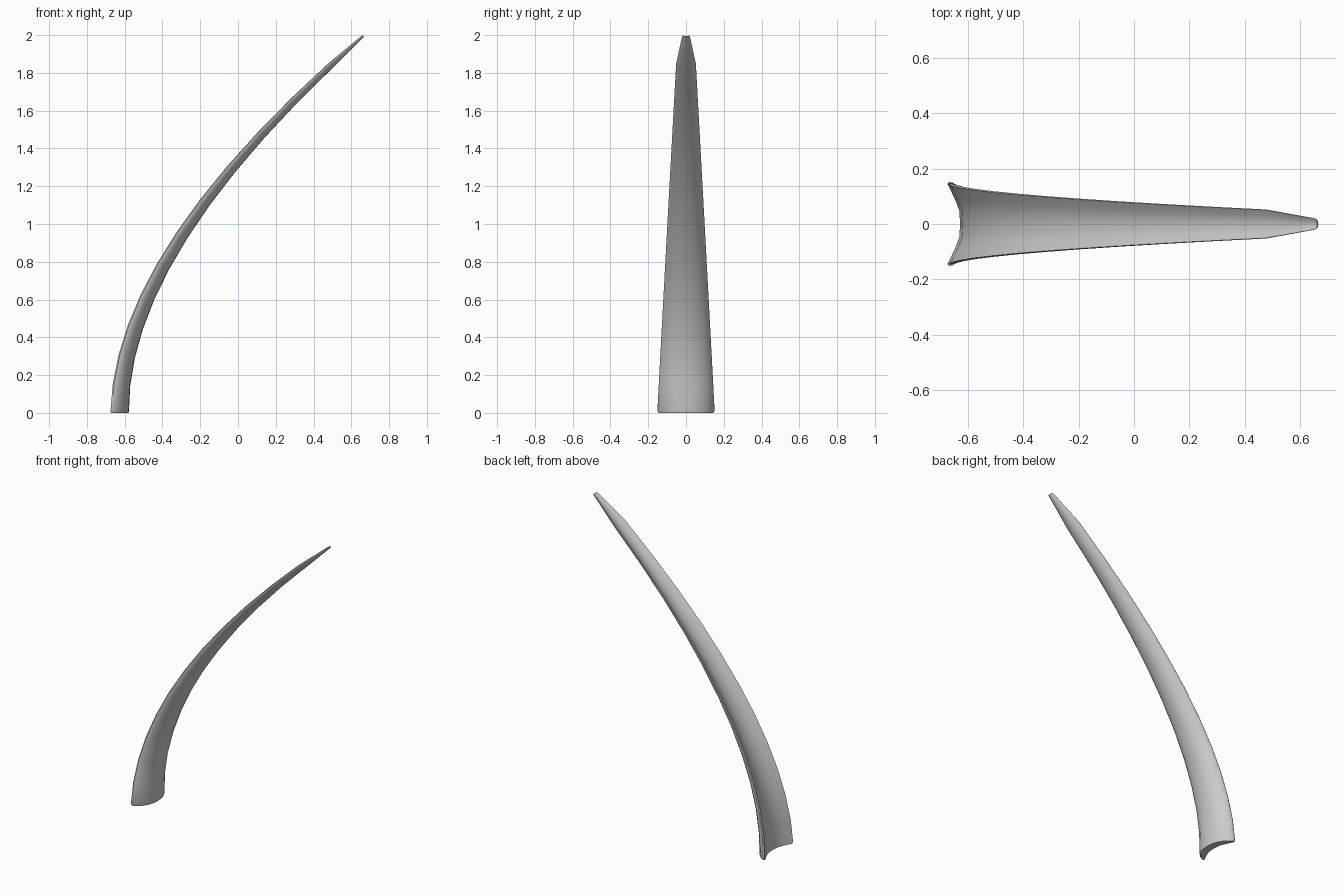
import bpy, bmesh
from mathutils import Vector

if "Cube" in bpy.data.objects:
    bpy.data.objects.remove(bpy.data.objects["Cube"])

# Half of the channelled cross-section at the base: (depth, half width), hollow side first
half = [(-0.006, 0.050), (-0.022, 0.092), (-0.044, 0.138), (-0.049, 0.147),
        (-0.042, 0.152), (-0.030, 0.150), (-0.010, 0.138), (0.012, 0.115),
        (0.034, 0.080), (0.046, 0.040)]
section = [(-0.003, 0)] + half + [(0.049, 0)] + [(d, -y) for d, y in reversed(half)]


def centre(t):
    return Vector((-0.626 + 1.289 * t * t, 0, 1.725 * t + 0.27 * t * t))


def width_scale(z):
    # Straight taper, then a quicker taper to the blunt tip
    if z < 1.85:
        return 1 - 0.66 * z / 1.85
    return 0.34 - 0.22 * (z - 1.85) / 0.15


# Curved blade: cross-sections swept square to the path
bm = bmesh.new()


def ring(t, shrink=1.0):
    c = centre(t)
    tan = Vector((2 * 1.289 * t, 0, 1.725 + 0.54 * t)).normalized()
    nrm = Vector((tan.z, 0, -tan.x))
    s = width_scale(c.z) * shrink
    return [bm.verts.new(c + nrm * d * s + Vector((0, y * s, 0))) for d, y in section]


rings = [ring(0, 0.95), ring(0.006)]
rings += [ring(0.93 * i / 11) for i in range(1, 12)]
rings += [ring(0.997), ring(1.0, 0.85)]
n = len(section)
for a, b in zip(rings, rings[1:]):
    for i in range(n):
        j = (i + 1) % n
        bm.faces.new((a[i], a[j], b[j], b[i]))
bm.faces.new(rings[0][::-1])
bm.faces.new(rings[-1])
bmesh.ops.recalc_face_normals(bm, faces=bm.faces[:])

mesh = bpy.data.meshes.new("curved_blade")
bm.to_mesh(mesh)
bm.free()
blade = bpy.data.objects.new("curved_blade", mesh)
bpy.context.collection.objects.link(blade)
bpy.context.view_layer.objects.active = blade
blade.select_set(True)
bpy.ops.object.shade_smooth_by_angle(angle=0.7)
